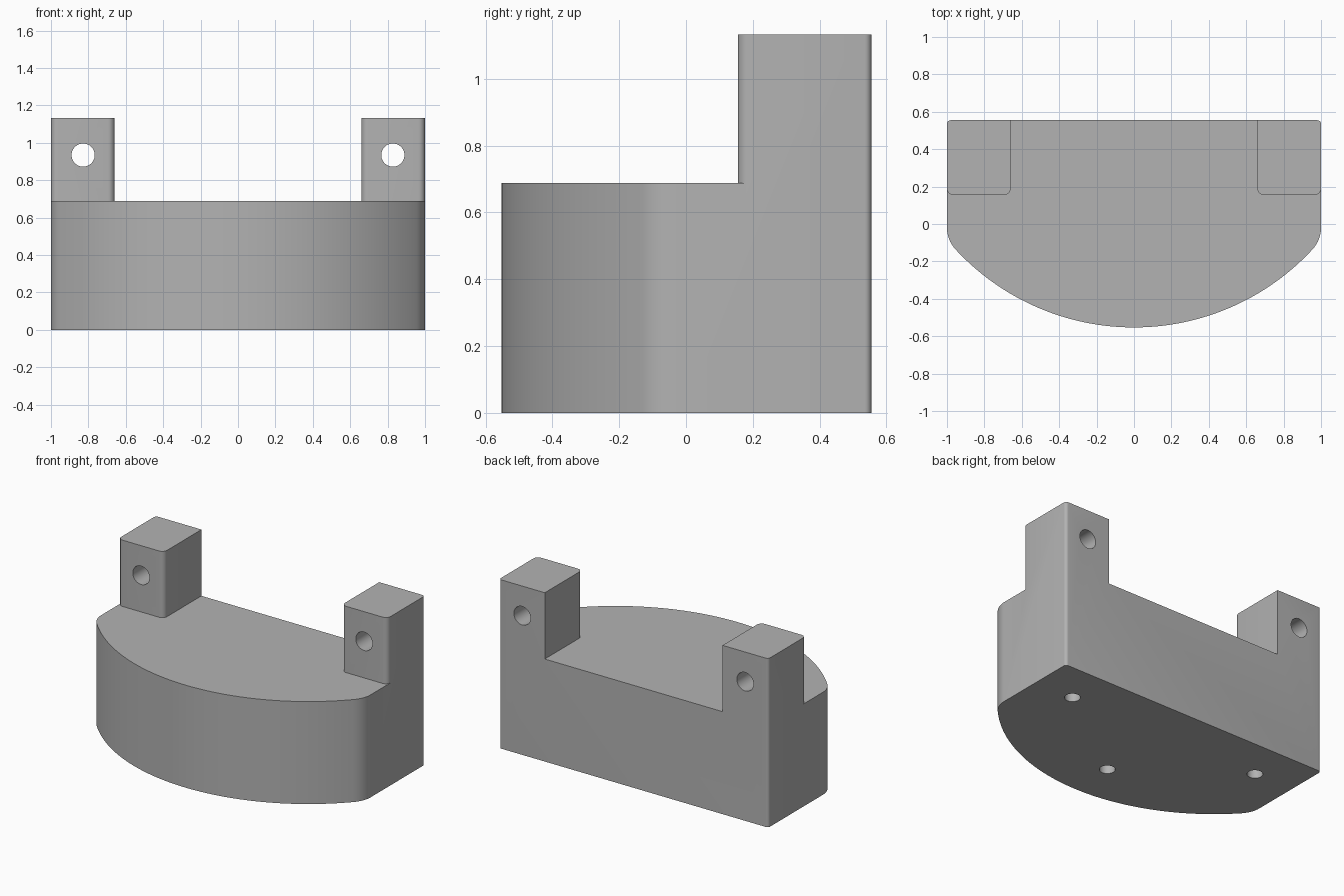
import bpy
import bmesh
from math import sin, cos, atan2, pi, radians
from mathutils import Vector

cube = bpy.data.objects.get("Cube")
if cube:
    bpy.data.objects.remove(cube, do_unlink=True)

BACK, FRONT = 0.555, -0.553
DECK, TOP = 0.688, 1.133
EDGE = 0.02        # rounding of the back corners
POST_EDGE = 0.035  # rounding of the post front corners
BOW = 1.3          # radius of the curved front
CHEEK = 0.17       # radius blending the front into the sides

grey = bpy.data.materials.new("plain grey")
grey.use_nodes = True
colour = (0.45, 0.45, 0.45, 1)
grey.diffuse_color = colour
grey.node_tree.nodes["Principled BSDF"].inputs["Base Color"].default_value = colour


def arc(cx, cy, r, start, end, steps):
    return [(cx + r * cos(start + (end - start) * i / steps),
             cy + r * sin(start + (end - start) * i / steps))
            for i in range(steps + 1)]


def prism(name, outline, z0, z1):
    bm = bmesh.new()
    face = bm.faces.new([bm.verts.new((x, y, z0)) for x, y in outline])
    grown = bmesh.ops.extrude_face_region(bm, geom=[face])["geom"]
    bmesh.ops.translate(bm, vec=Vector((0, 0, z1 - z0)),
                        verts=[g for g in grown if isinstance(g, bmesh.types.BMVert)])
    bmesh.ops.recalc_face_normals(bm, faces=bm.faces)
    mesh = bpy.data.meshes.new(name)
    bm.to_mesh(mesh)
    bm.free()
    mesh.materials.append(grey)
    obj = bpy.data.objects.new(name, mesh)
    bpy.context.collection.objects.link(obj)
    return obj


def combine(target, tool, operation):
    mod = target.modifiers.new(operation.lower(), 'BOOLEAN')
    mod.operation, mod.solver, mod.object = operation, 'EXACT', tool
    bpy.context.view_layer.objects.active = target
    bpy.ops.object.modifier_apply(modifier=mod.name)
    bpy.data.objects.remove(tool, do_unlink=True)


def drill(target, location, radius, depth, tilt=0):
    bpy.ops.mesh.primitive_cylinder_add(vertices=48, radius=radius, depth=depth,
                                        location=location, rotation=(tilt, 0, 0))
    cutter = bpy.context.object
    cutter.name = "hole_cutter"
    cutter.hide_render = True
    cutter.data.materials.append(grey)
    combine(target, cutter, 'DIFFERENCE')


# Bow-fronted base block
bow_y = FRONT + BOW
cheek_y = bow_y - ((BOW - CHEEK) ** 2 - (1 - CHEEK) ** 2) ** 0.5
lean = atan2(cheek_y - bow_y, 1 - CHEEK)
back_corner = arc(1 - EDGE, BACK - EDGE, EDGE, 0, pi / 2, 6)
left_side = (arc(0, bow_y, BOW, -pi / 2, lean, 40)
             + arc(1 - CHEEK, cheek_y, CHEEK, lean, 0, 12)[1:] + back_corner)
right_side = [(-x, y) for x, y in reversed(left_side[1:])]
bracket = prism("bracket", left_side + right_side, 0, DECK)

# Two upright posts flush with the back and sides
INNER, POST_FRONT = 0.66, 0.155
post = ([(INNER, BACK)]
        + arc(INNER + POST_EDGE, POST_FRONT + POST_EDGE, POST_EDGE, pi, 1.5 * pi, 6)
        + arc(1 - POST_EDGE, POST_FRONT + POST_EDGE, POST_EDGE, 1.5 * pi, 2 * pi, 6)
        + back_corner)
for side, label in ((1, "left"), (-1, "right")):
    upright = prism(label + "_post", [(side * x, y) for x, y in post], DECK, TOP)
    combine(bracket, upright, 'UNION')

# Cross holes through the posts, blind screw holes in the underside
for side in (-1, 1):
    drill(bracket, (side * 0.828, 0.35, 0.934), 0.062, 1, pi / 2)
for x, y in ((-0.715, 0.277), (0.715, 0.277), (0, -0.25)):
    drill(bracket, (x, y, 0), 0.048, 0.6)

# Clean up and smooth the rounded walls
bm = bmesh.new()
bm.from_mesh(bracket.data)
bmesh.ops.remove_doubles(bm, verts=bm.verts, dist=0.0001)
bmesh.ops.dissolve_limit(bm, angle_limit=radians(0.1), verts=bm.verts, edges=bm.edges)
bm.to_mesh(bracket.data)
bm.free()
bpy.ops.object.select_all(action='DESELECT')
bracket.select_set(True)
bpy.context.view_layer.objects.active = bracket
bpy.ops.object.shade_smooth_by_angle(angle=radians(30))
